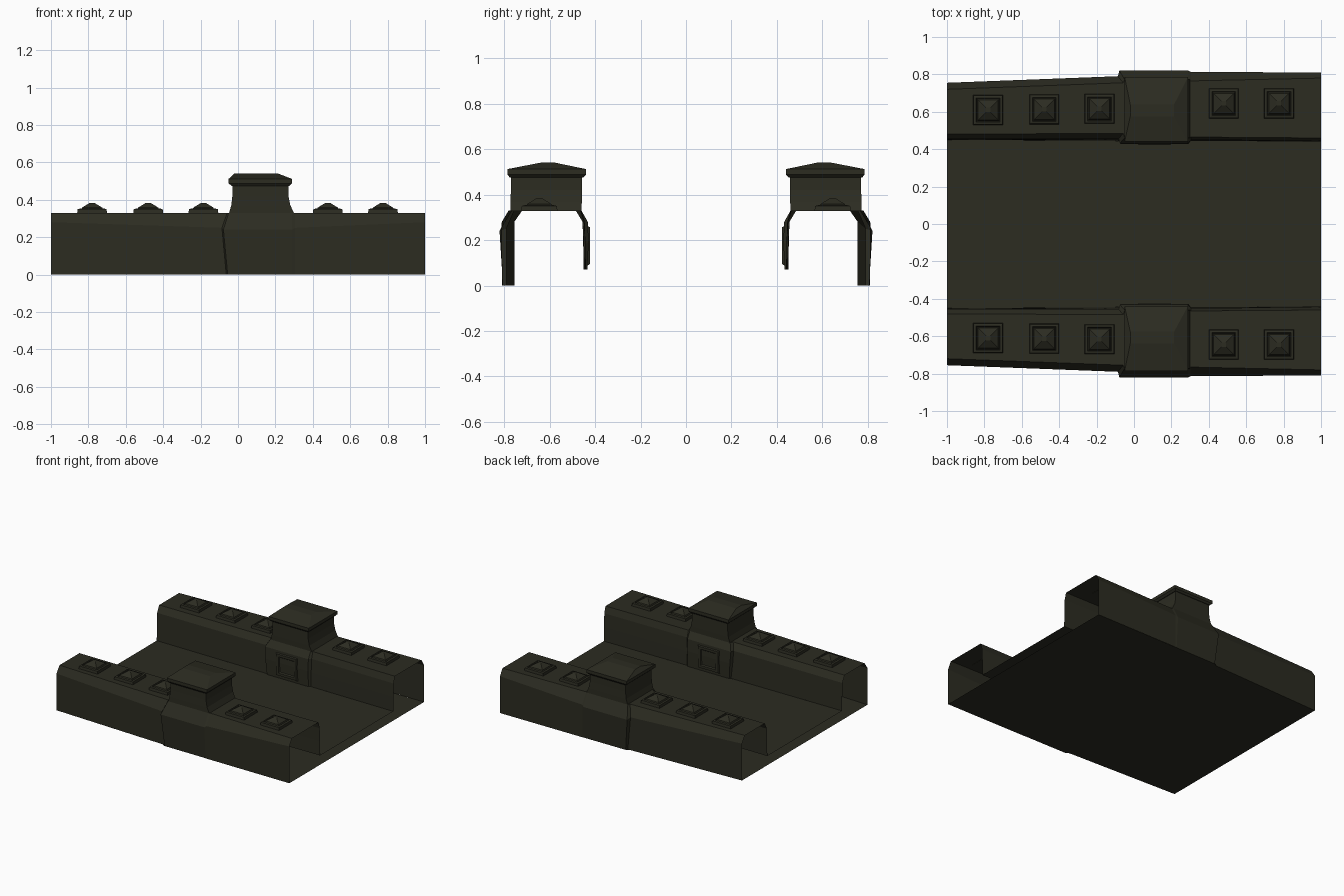
import bpy, bmesh

if "Cube" in bpy.data.objects:
    bpy.data.objects.remove(bpy.data.objects["Cube"], do_unlink=True)

stone = bpy.data.materials.new("dark_olive_stone")
stone.use_nodes = True
colour = (0.025, 0.025, 0.0155, 1)
stone.diffuse_color = colour
shader = stone.node_tree.nodes["Principled BSDF"]
shader.inputs["Base Color"].default_value = colour
shader.inputs["Roughness"].default_value = 0.9


def loft(name, rings, closed=True, caps=True):
    """Skin a list of point rings, then turn the topmost face upward."""
    bm = bmesh.new()
    rows = [[bm.verts.new(p) for p in ring] for ring in rings]
    n = len(rows[0])
    for a, b in zip(rows, rows[1:]):
        for i in range(n if closed else n - 1):
            j = (i + 1) % n
            bm.faces.new((a[i], a[j], b[j], b[i]))
    if caps:
        bm.faces.new(rows[0])
        bm.faces.new(rows[-1])
    bmesh.ops.recalc_face_normals(bm, faces=bm.faces[:])
    top = max(bm.faces, key=lambda f: f.calc_center_median().z + 0.001 * abs(f.normal.z))
    if top.normal.z < 0:
        bmesh.ops.reverse_faces(bm, faces=bm.faces[:])
    mesh = bpy.data.meshes.new(name)
    bm.to_mesh(mesh)
    bm.free()
    mesh.materials.append(stone)
    obj = bpy.data.objects.new(name, mesh)
    bpy.context.collection.objects.link(obj)
    return obj


def rect(x0, x1, y0, y1, z, s):
    return [(x0, s * y0, z), (x1, s * y0, z), (x1, s * y1, z), (x0, s * y1, z)]


def square(x, y, r, z, s):
    return rect(x - r, x + r, y - r, y + r, z, s)


def sheet(name, edges, z):
    loft(name, [[(x, -y, z), (x, y, z)] for x, y in edges], closed=False, caps=False)


# Underside reaching the outer walls, and the raised roadway between the inner walls
sheet("underside", [(-1, 0.755), (-0.08, 0.79), (-0.06, 0.805), (1, 0.81)], 0)
sheet("roadway", [(-1, 0.45), (-0.08, 0.445), (0.3, 0.445), (1, 0.44)], 0.07)

# Parapet sections: outer foot, outer shoulder, top edges, inner shoulder, inner foot
wall_left = [(0.755, 0), (0.755, 0.28), (0.72, 0.33), (0.48, 0.33),
             (0.455, 0.28), (0.452, 0.18), (0.45, 0.07)]
wall_mid = [(0.79, 0), (0.79, 0.25), (0.755, 0.33), (0.485, 0.33),
            (0.455, 0.28), (0.45, 0.18), (0.445, 0.07)]
pilaster = [(0.805, 0), (0.82, 0.24), (0.772, 0.33), (0.46, 0.33),
            (0.432, 0.28), (0.428, 0.19), (0.434, 0.07)]
wall_near = [(0.808, 0), (0.813, 0.25), (0.765, 0.33), (0.465, 0.33),
             (0.45, 0.28), (0.445, 0.18), (0.445, 0.07)]
wall_right = [(0.81, 0), (0.81, 0.28), (0.78, 0.33), (0.46, 0.33),
              (0.445, 0.28), (0.442, 0.18), (0.44, 0.07)]
# Leaning left edge of the pilaster, one x for each section point
lean = [-0.055, -0.078, -0.05, -0.05, -0.075, -0.07, -0.06]
stations = [([-1] * 7, wall_left), ([x - 0.008 for x in lean], wall_mid),
            (lean, pilaster), ([0.29] * 7, pilaster),
            ([0.305] * 7, wall_near), ([1] * 7, wall_right)]

for side, s in (("front", -1), ("back", 1)):
    # Hollow parapet with a thickened pilaster
    loft(side + "_parapet",
         [[(x, s * y, z) for x, (y, z) in zip(xs, sec)] for xs, sec in stations],
         closed=False, caps=False)

    # Pillar shaft flaring at its foot
    loft(side + "_pillar_shaft", [
        rect(-0.048, 0.3, 0.46, 0.772, 0.328, s),
        rect(-0.036, 0.28, 0.458, 0.772, 0.37, s),
        rect(-0.03, 0.27, 0.458, 0.77, 0.42, s),
        rect(-0.03, 0.27, 0.458, 0.77, 0.485, s)])

    # Overhanging cap with a shallow hipped top
    loft(side + "_pillar_cap", [
        rect(-0.035, 0.275, 0.452, 0.775, 0.475, s),
        rect(-0.05, 0.288, 0.44, 0.785, 0.488, s),
        rect(-0.05, 0.288, 0.44, 0.785, 0.512, s),
        rect(-0.02, 0.215, 0.575, 0.64, 0.54, s)])

    # Framed panel on the inner face of the pilaster
    def panel(r, y):
        return [(0.11 + dx * r, s * y, 0.175 + dz * r * 0.95)
                for dx, dz in ((-1, -1), (1, -1), (1, 1), (-1, 1))]
    loft(side + "_inner_panel", [panel(0.092, 0.434), panel(0.085, 0.422),
                                 panel(0.065, 0.422), panel(0.058, 0.431)])

    # Pyramid studs set in raised frames along the parapet
    for i, (x, y) in enumerate([(-0.78, 0.61), (-0.48, 0.613), (-0.185, 0.616),
                                (0.48, 0.645), (0.775, 0.645)]):
        loft(f"{side}_stud_{i + 1}", [
            square(x, y, 0.08, 0.328, s), square(x, y, 0.077, 0.35, s),
            square(x, y, 0.064, 0.353, s), square(x, y, 0.06, 0.343, s),
            square(x, y, 0.054, 0.358, s), square(x, y, 0.012, 0.384, s)])
